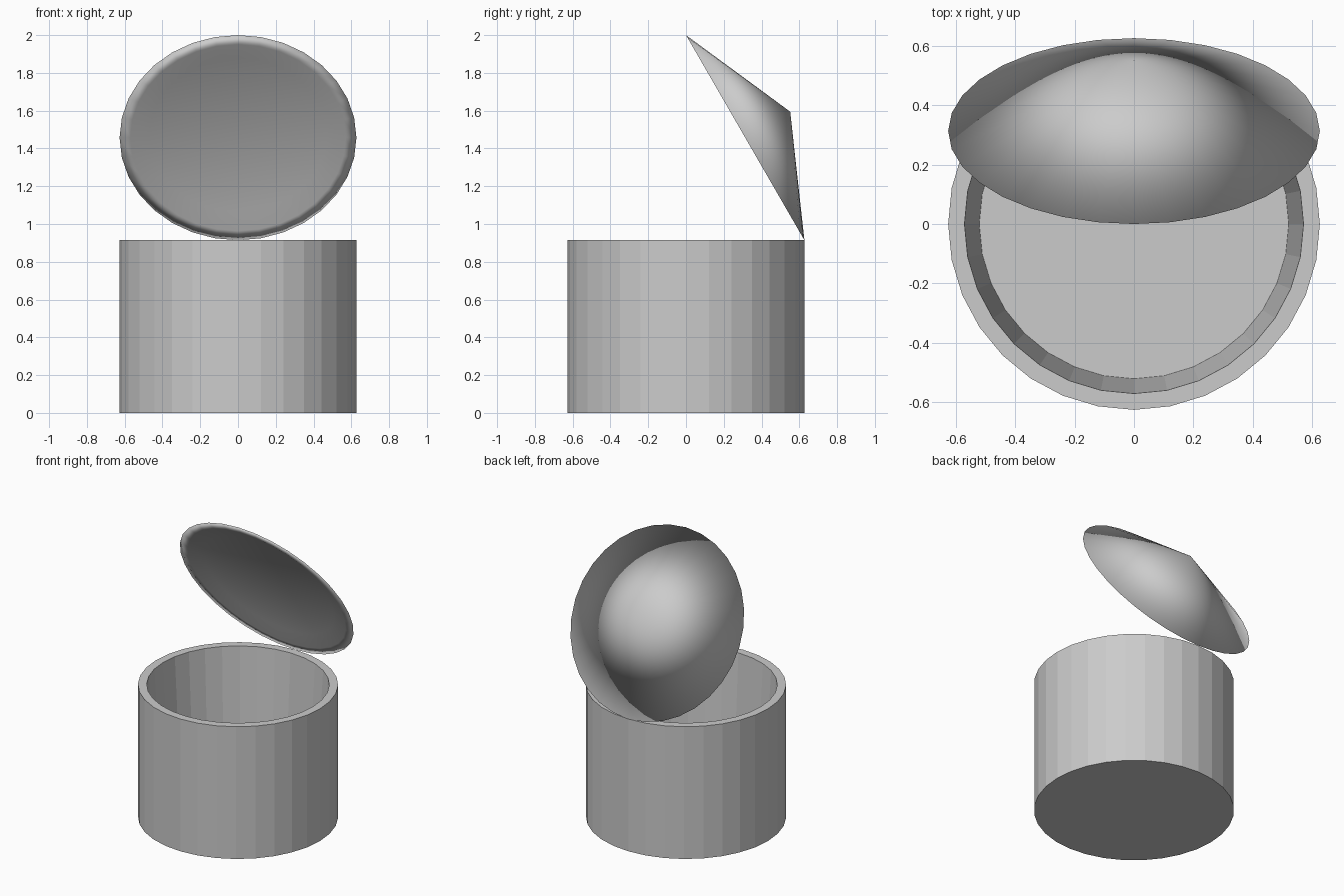
import bpy, bmesh, math

if "Cube" in bpy.data.objects:
    bpy.data.objects.remove(bpy.data.objects["Cube"])

SEGMENTS = 32


def lathe(name, profile, smooth=False):
    """Revolve (radius, z) points into a closed solid; radius 0 makes a tip,
    profiles that end off the axis are capped flat."""
    bm = bmesh.new()
    rings = []
    for r, z in profile:
        if r == 0:
            rings.append([bm.verts.new((0, 0, z))] * SEGMENTS)
        else:
            rings.append([bm.verts.new((r * math.sin(2 * math.pi * i / SEGMENTS),
                                        r * math.cos(2 * math.pi * i / SEGMENTS), z))
                          for i in range(SEGMENTS)])
    for a, b in zip(rings, rings[1:]):
        for i in range(SEGMENTS):
            j = (i + 1) % SEGMENTS
            bm.faces.new(list(dict.fromkeys((a[i], a[j], b[j], b[i]))))
    for ring in (rings[0], rings[-1]):
        if ring[0] is not ring[1]:
            bm.faces.new(ring)
    bmesh.ops.recalc_face_normals(bm, faces=bm.faces)
    for f in bm.faces:
        f.smooth = smooth
    mesh = bpy.data.meshes.new(name)
    bm.to_mesh(mesh)
    bm.free()
    obj = bpy.data.objects.new(name, mesh)
    bpy.context.collection.objects.link(obj)
    return obj


# Faceted pot with a flat lip and slightly tapered inside
R = 0.627
H = 0.914
lathe("pot", [(R, 0), (R, H), (0.572, H), (0.522, 0.06)])

# Smooth conical lid, shallow recess underneath, tipped open at the back rim
lid = lathe("lid", [(0, 0.275), (R, 0), (0.57, 0), (0.47, 0.03)], smooth=True)
tilt = math.radians(60)
lid.rotation_euler = (-tilt, 0, 0)
lid.location = (0, R - R * math.cos(tilt), H + R * math.sin(tilt))
